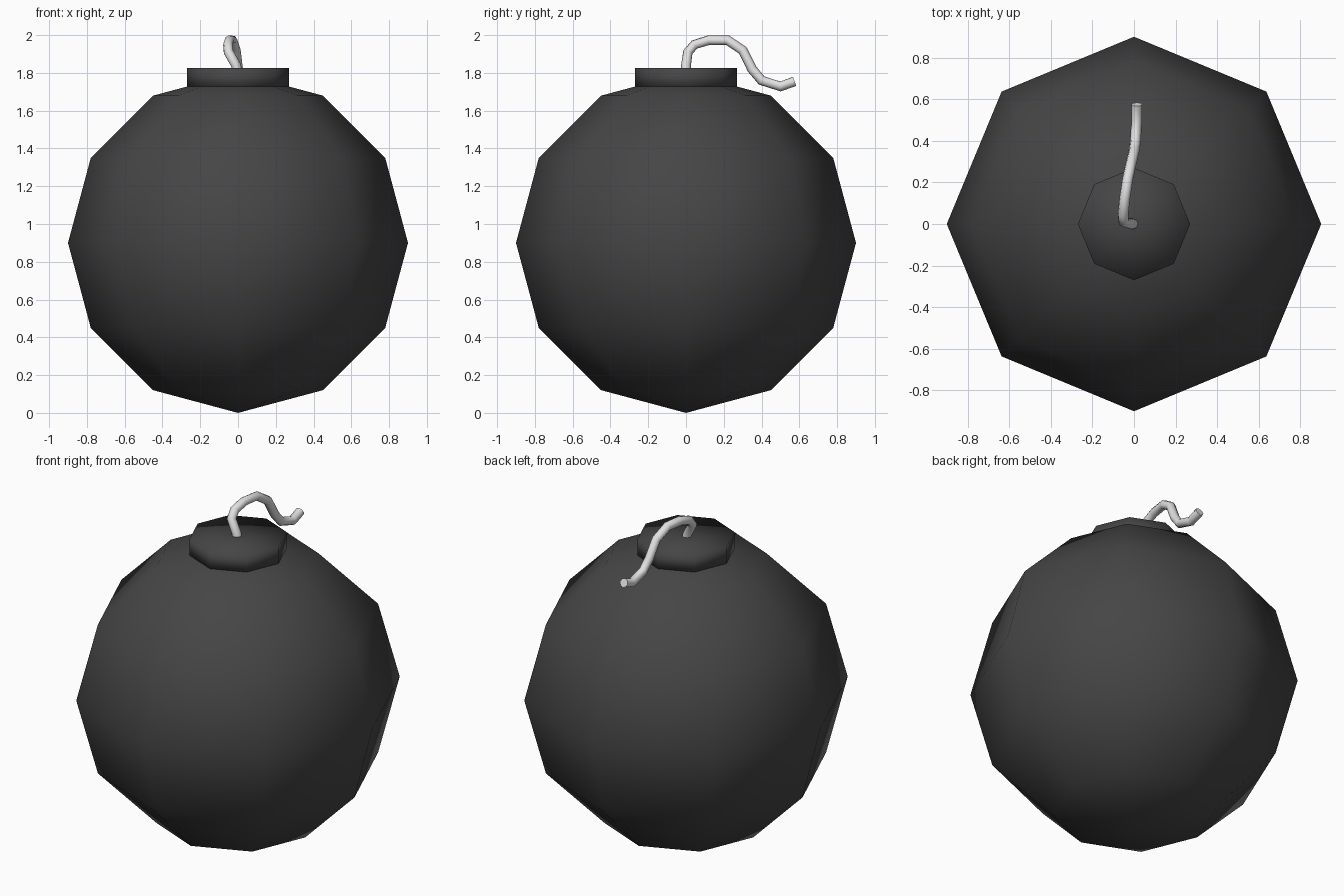
import bpy
import bmesh

if "Cube" in bpy.data.objects:
    bpy.data.objects.remove(bpy.data.objects["Cube"])


def material(name, rgb):
    m = bpy.data.materials.new(name)
    m.diffuse_color = (*rgb, 1.0)
    m.use_nodes = True
    m.node_tree.nodes["Principled BSDF"].inputs["Base Color"].default_value = m.diffuse_color
    return m


BLACK = material("charcoal black", (0.06, 0.06, 0.06))
WHITE = material("fuse white", (0.75, 0.75, 0.75))


def mesh_object(name, bm, mat):
    for f in bm.faces:
        f.smooth = True
    me = bpy.data.meshes.new(name)
    bm.to_mesh(me)
    bm.free()
    me.materials.append(mat)
    ob = bpy.data.objects.new(name, me)
    bpy.context.collection.objects.link(ob)
    return ob


# round body: eight-sided, six-ring ball with smooth shading
bm = bmesh.new()
bmesh.ops.create_uvsphere(bm, u_segments=8, v_segments=6, radius=0.9)
body = mesh_object("body", bm, BLACK)
body.location.z = 0.9

# collar: octagonal cap on the top, shaded smoothly over its rim
bm = bmesh.new()
bmesh.ops.create_cone(bm, cap_ends=True, cap_tris=True, segments=8,
                      radius1=0.27, radius2=0.27, depth=0.105)
collar = mesh_object("collar", bm, BLACK)
collar.location.z = 1.7725

# fuse: thin tube bending up, over and down to the back
path = [(0.0, 0.0, 1.79), (-0.01, 0.0, 1.84), (-0.05, 0.01, 1.91),
        (-0.053, 0.045, 1.95), (-0.045, 0.12, 1.973), (-0.03, 0.22, 1.973),
        (-0.012, 0.30, 1.92), (0.0, 0.35, 1.82), (0.007, 0.40, 1.76),
        (0.013, 0.50, 1.728), (0.013, 0.575, 1.755)]
curve = bpy.data.curves.new("fuse", "CURVE")
curve.dimensions = "3D"
curve.bevel_depth = 0.026
curve.bevel_resolution = 2
curve.use_fill_caps = True
spline = curve.splines.new("POLY")
spline.points.add(len(path) - 1)
for p, co in zip(spline.points, path):
    p.co = (*co, 1.0)
spline.use_smooth = True
curve.materials.append(WHITE)
fuse = bpy.data.objects.new("fuse", curve)
bpy.context.collection.objects.link(fuse)
bpy.ops.object.select_all(action="DESELECT")
fuse.select_set(True)
bpy.context.view_layer.objects.active = fuse
bpy.ops.object.convert(target="MESH")
